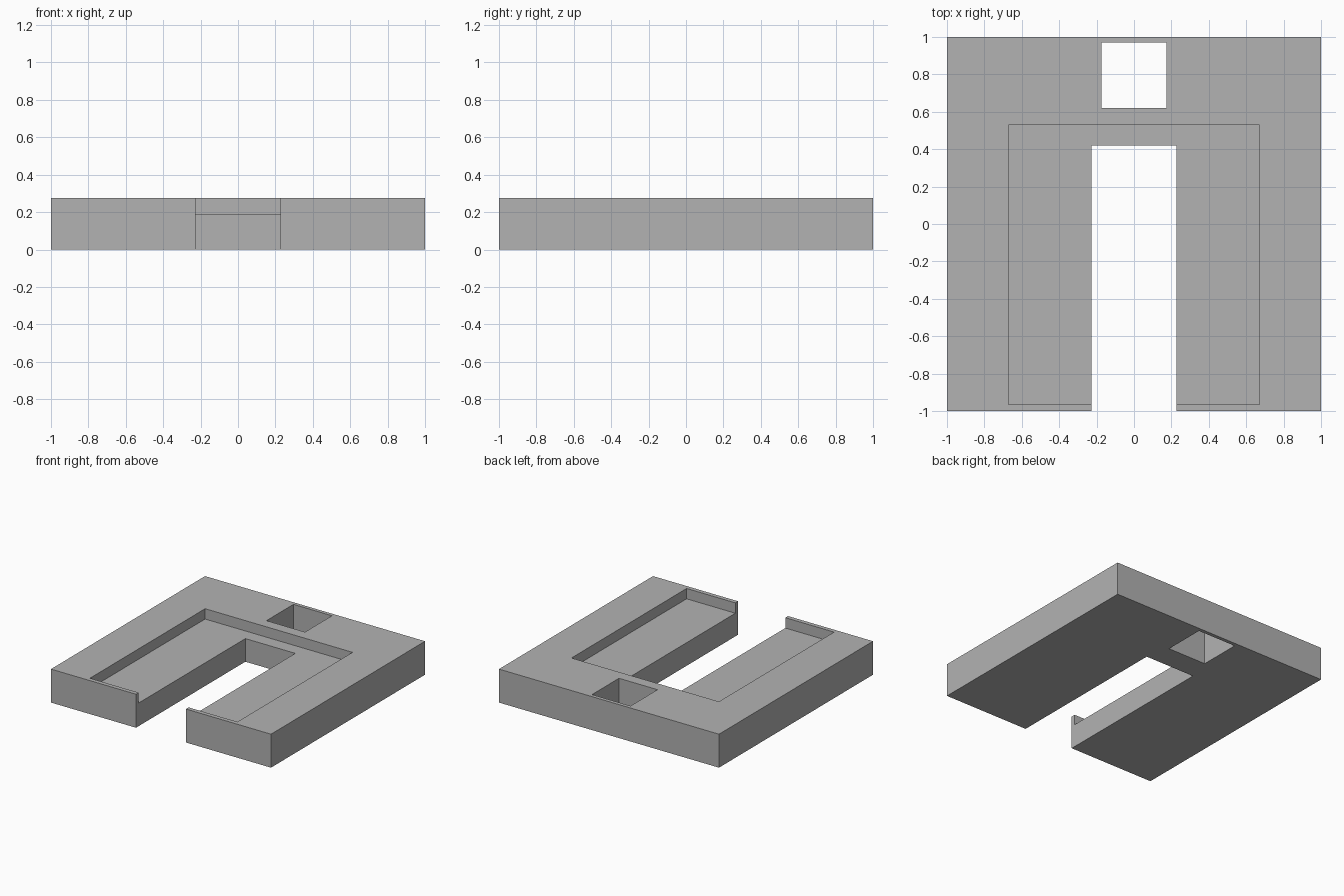
import bpy
import bmesh

cube = bpy.data.objects.get("Cube")
if cube:
    bpy.data.objects.remove(cube, do_unlink=True)

# Dimensions
HEIGHT = 0.275
FLOOR = 0.19
OVER = 0.1  # how far cutters reach past the block

grey = bpy.data.materials.new("plain grey")
grey.use_nodes = True
colour = (0.448, 0.448, 0.448, 1)
grey.diffuse_color = colour
grey.node_tree.nodes["Principled BSDF"].inputs["Base Color"].default_value = colour


def box(name, x, y, z):
    """Box spanning -x..x, and the given (low, high) ranges in y and z."""
    bm = bmesh.new()
    bmesh.ops.create_cube(bm, size=1)
    for v in bm.verts:
        v.co = (x if v.co.x > 0 else -x, y[v.co.y > 0], z[v.co.z > 0])
    mesh = bpy.data.meshes.new(name)
    bm.to_mesh(mesh)
    bm.free()
    mesh.materials.append(grey)
    obj = bpy.data.objects.new(name, mesh)
    bpy.context.collection.objects.link(obj)
    return obj


# Main slab
base = box("notched_base", 1, (-1, 1), (0, HEIGHT))

# Shallow tray recess, open front slot and square through hole
through = (-OVER, HEIGHT + OVER)
cutters = [
    box("tray_cutter", 0.67, (-0.965, 0.53), (FLOOR, HEIGHT + OVER)),
    box("slot_cutter", 0.227, (-1 - OVER, 0.42), through),
    box("hole_cutter", 0.175, (0.62, 0.97), through),
]
for cutter in cutters:
    cutter.hide_render = True
    mod = base.modifiers.new(cutter.name, 'BOOLEAN')
    mod.operation = 'DIFFERENCE'
    mod.solver = 'EXACT'
    mod.object = cutter

# Apply the cuts and discard the cutters
bpy.context.view_layer.update()
graph = bpy.context.evaluated_depsgraph_get()
cut_mesh = bpy.data.meshes.new_from_object(base.evaluated_get(graph))
base.modifiers.clear()
base.data = cut_mesh
cut_mesh.name = "notched_base"
for cutter in cutters:
    bpy.data.objects.remove(cutter, do_unlink=True)
